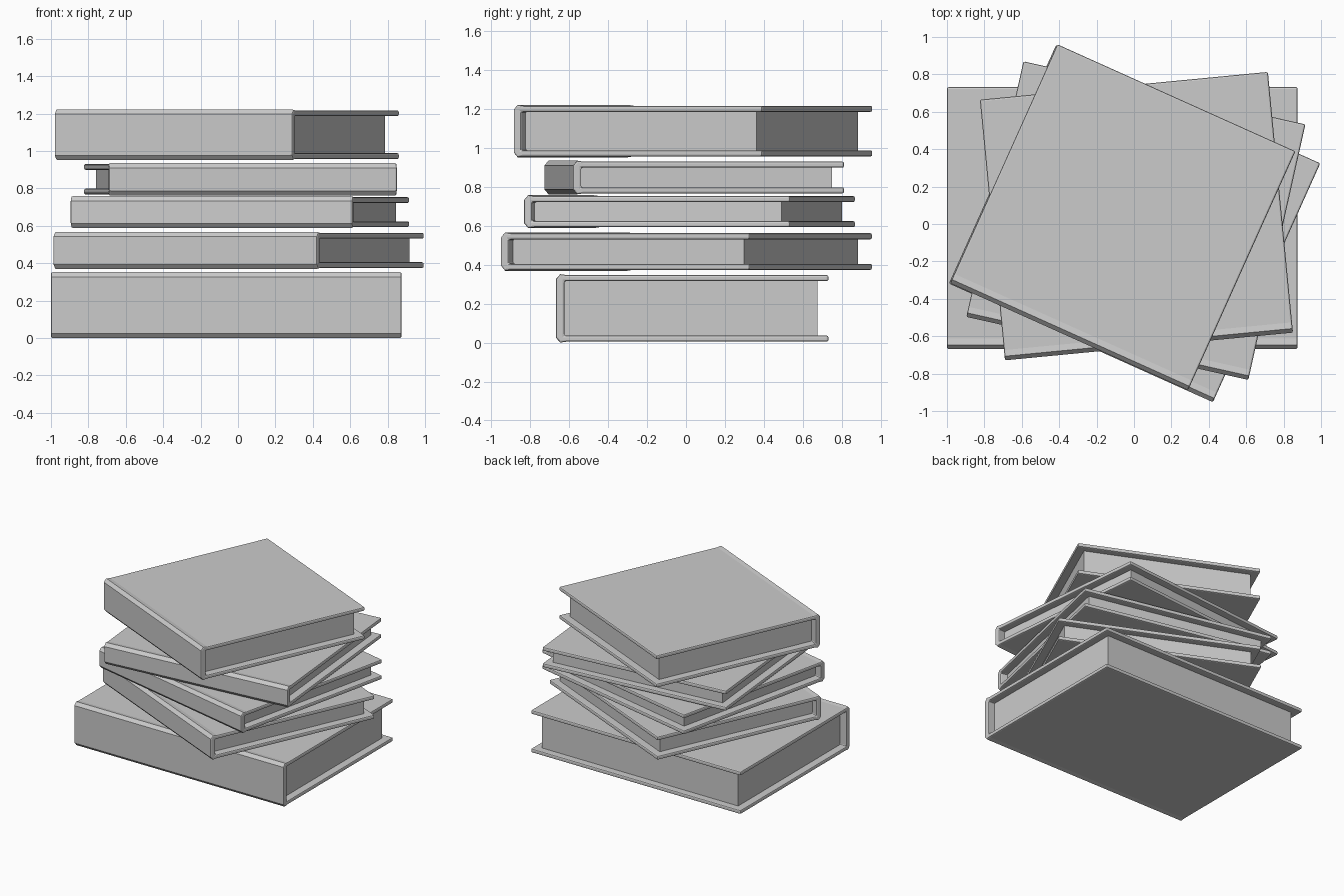
import bpy
from math import radians

if "Cube" in bpy.data.objects:
    bpy.data.objects.remove(bpy.data.objects["Cube"])

COVER = 0.031   # board thickness
SPINE = 0.043   # spine thickness
DEPTH = 1.40    # spine to fore edge


def mesh_object(name, verts, faces):
    mesh = bpy.data.meshes.new(name)
    mesh.from_pydata(verts, [], faces)
    obj = bpy.data.objects.new(name, mesh)
    bpy.context.collection.objects.link(obj)
    return obj


def prism(name, profile, half_width):
    """Extrude a (y, z) profile along x, centred."""
    n = len(profile)
    verts = [(s * half_width, y, z) for s in (-1, 1) for y, z in profile]
    faces = [tuple(range(n))[::-1], tuple(range(n, 2 * n))]
    faces += [(i, (i + 1) % n, (i + 1) % n + n, i + n) for i in range(n)]
    return mesh_object(name, verts, faces)


def book(name, width, z0, z1, centre, angle):
    f, b = -DEPTH / 2, DEPTH / 2
    h = (z1 - z0) / 2
    # Upper half of the C-shaped cover section, outside then inside
    outer = [(f, h - 0.025), (f + 0.022, h), (f + 0.055, h - 0.005), (b, h - 0.005)]
    inner = [(b, h - 0.005 - COVER), (f + SPINE, h - 0.005 - COVER)]
    upper = outer + inner
    section = upper + [(y, -z) for y, z in reversed(upper)]
    cover = prism(name + "_cover", section[::-1], width / 2)
    bevel = cover.modifiers.new("rounded_edges", 'BEVEL')
    bevel.width = 0.009
    bevel.segments = 2
    bevel.limit_method = 'ANGLE'
    bevel.angle_limit = radians(60)

    # Page block, inset from the three open edges
    t = h - 0.005 - COVER + 0.002
    y0, y1 = f + SPINE - 0.002, b - 0.056
    pages = prism(name + "_pages", [(y0, -t), (y1, -t), (y1, t), (y0, t)],
                  width / 2 - 0.06)
    for obj in (cover, pages):
        obj.location = (centre[0], centre[1], (z0 + z1) / 2)
        obj.rotation_euler.z = radians(angle)


# Stack from bottom to top
book("bottom_book", 1.875, 0.0, 0.352, (-0.0625, 0.032), 0)
book("second_book", 1.548, 0.369, 0.567, (0.003, 0.003), -24.2)
book("third_book", 1.545, 0.588, 0.758, (0.01, 0.018), -12.6)
book("fourth_book", 1.547, 0.762, 0.935, (0.013, 0.042), 5.5)
book("top_book", 1.395, 0.952, 1.222, (-0.06, 0.036), -24.2)

# Consistent outward normals
import bmesh
for obj in bpy.context.collection.objects:
    bm = bmesh.new()
    bm.from_mesh(obj.data)
    bmesh.ops.recalc_face_normals(bm, faces=bm.faces)
    bm.to_mesh(obj.data)
    bm.free()
